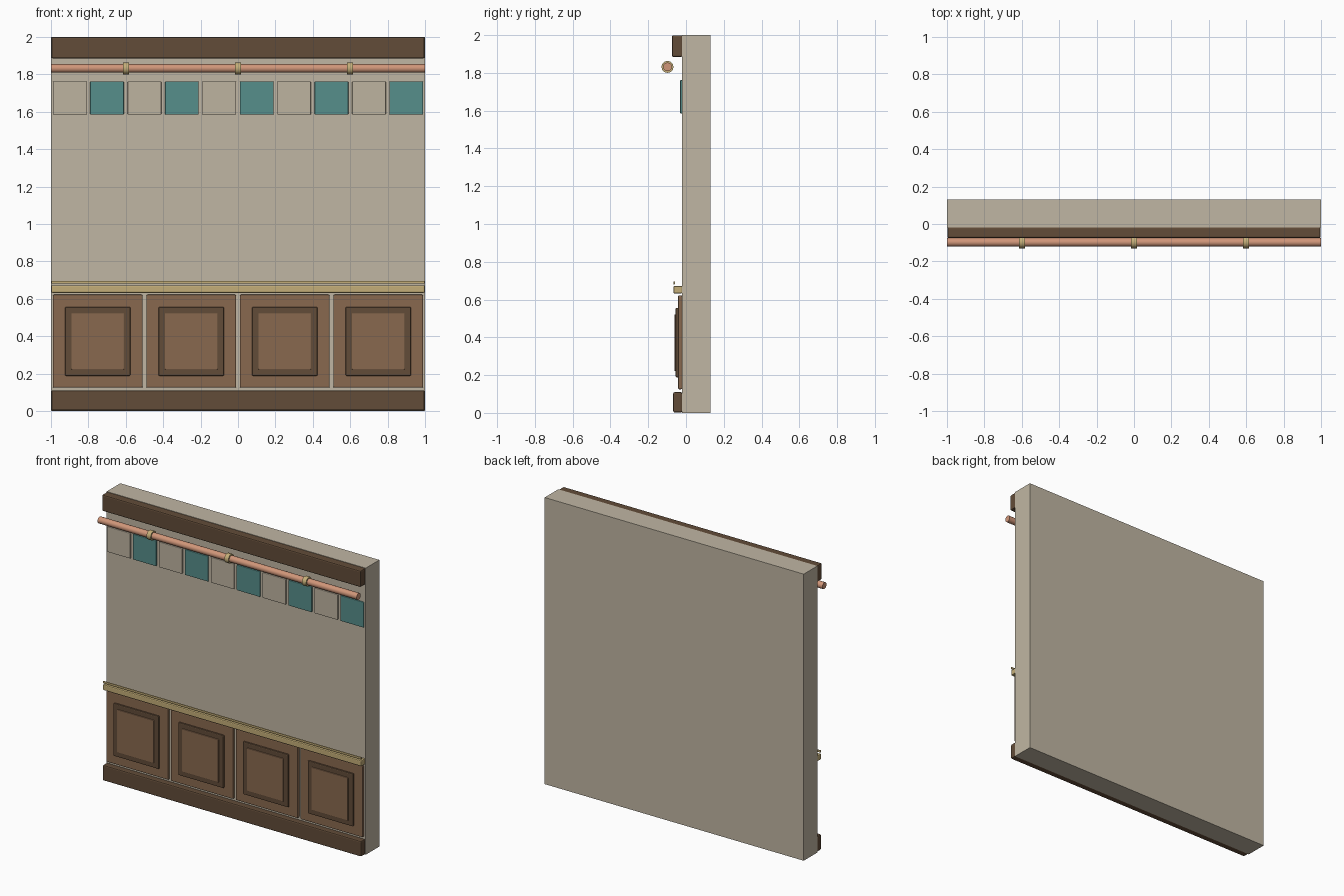
import bpy
import math

cube = bpy.data.objects.get("Cube")
if cube:
    bpy.data.objects.remove(cube, do_unlink=True)


def material(name, rgb):
    # sRGB bytes to linear
    col = [((c / 255 + 0.055) / 1.055) ** 2.4 for c in rgb] + [1.0]
    m = bpy.data.materials.new(name)
    m.use_nodes = True
    m.diffuse_color = col
    node = next(n for n in m.node_tree.nodes if n.type == 'BSDF_PRINCIPLED')
    node.inputs["Base Color"].default_value = col
    node.inputs["Roughness"].default_value = 0.7
    return m


PLASTER = material("plaster", (192, 182, 163))
PALE = material("pale tile", (190, 179, 160))
TEAL = material("teal tile", (86, 142, 139))
DARK = material("dark wood", (98, 76, 56))
WOOD = material("warm wood", (137, 105, 79))
BRASS = material("brass", (196, 174, 120))
COPPER = material("copper", (208, 150, 121))


def box(name, mat, xs, ys, zs, bevel=0.0):
    """Box from (min, max) pairs, with an optional chamfer."""
    spans = (xs, ys, zs)
    bpy.ops.mesh.primitive_cube_add(size=1, location=[(a + b) / 2 for a, b in spans])
    o = bpy.context.object
    o.name = name
    o.scale = [b - a for a, b in spans]
    bpy.ops.object.transform_apply(location=False, rotation=False, scale=True)
    o.data.materials.append(mat)
    if bevel:
        mod = o.modifiers.new("chamfer", 'BEVEL')
        mod.width = bevel
        mod.segments = 2
    return o


def rod(name, mat, x, y, z, radius, length, sides=12):
    """Cylinder lying along x."""
    bpy.ops.mesh.primitive_cylinder_add(vertices=sides, radius=radius, depth=length,
                                        location=(x, y, z), rotation=(0, math.pi / 2, 0))
    o = bpy.context.object
    o.name = name
    o.data.materials.append(mat)
    bpy.ops.object.shade_smooth_by_angle(angle=math.radians(40))
    return o


FACE = -0.02          # front of the wall
FULL = (-0.998, 0.998)

# Wall slab and full-width trim
box("wall", PLASTER, (-1, 1), (FACE, 0.13), (0, 2))
box("baseboard", DARK, FULL, (-0.068, FACE), (0.002, 0.11), 0.008)
box("crown_beam", DARK, FULL, (-0.075, FACE + 0.004), (1.885, 1.999), 0.008)
box("chair_rail", BRASS, FULL, (-0.066, FACE), (0.632, 0.672), 0.006)
box("chair_rail_lip", BRASS, FULL, (-0.067, -0.058), (0.681, 0.695), 0.002)

# Wainscot: backing board, dark moulding and raised centre
for i in range(4):
    x = -0.75 + 0.5 * i
    box(f"wainscot_board_{i + 1}", WOOD, (x - 0.24, x + 0.24), (-0.042, FACE), (0.125, 0.622), 0.006)
    box(f"wainscot_moulding_{i + 1}", DARK, (x - 0.175, x + 0.175), (-0.055, -0.038), (0.188, 0.556), 0.006)
    box(f"wainscot_centre_{i + 1}", WOOD, (x - 0.141, x + 0.141), (-0.062, -0.05), (0.222, 0.522), 0.004)

# Tile band in alternating colours
for i in range(10):
    x = -0.9 + 0.2 * i
    box(f"tile_{i + 1}", TEAL if i % 2 else PALE, (x - 0.09, x + 0.09),
        (-0.031, FACE), (1.585, 1.762), 0.004)

# Pipe with clamps
rod("pipe", COPPER, 0, -0.098, 1.832, 0.023, 2.0)
for i, x in enumerate((-0.6, 0, 0.6)):
    rod(f"pipe_clamp_{i + 1}", BRASS, x, -0.098, 1.832, 0.032, 0.032)
